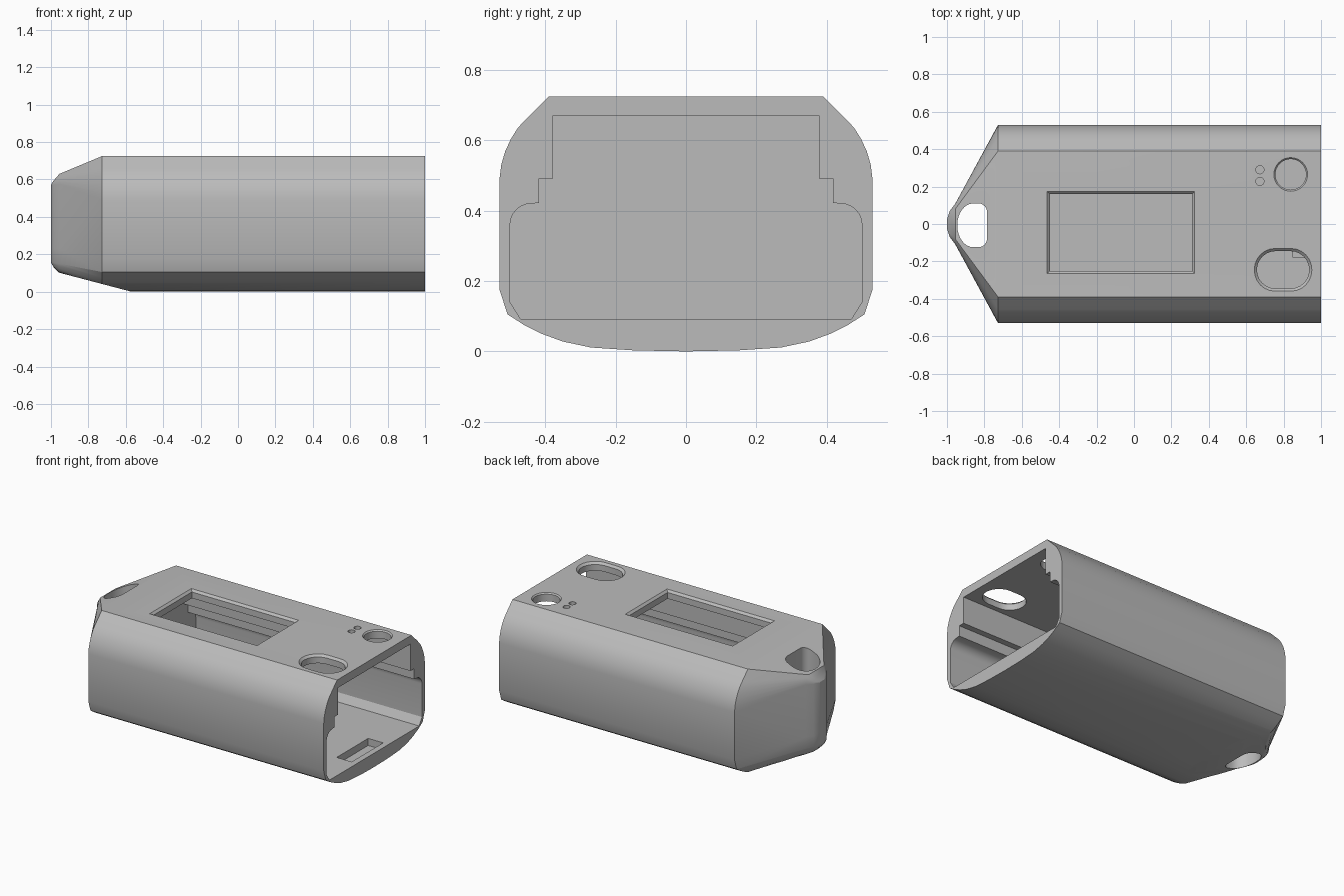
import bpy, bmesh
from math import sin, cos, pi
from mathutils import Vector

if "Cube" in bpy.data.objects:
    bpy.data.objects.remove(bpy.data.objects["Cube"], do_unlink=True)

grey = bpy.data.materials.new("plain grey")
grey.use_nodes = True
grey.diffuse_color = (0.5, 0.5, 0.5, 1)
grey.node_tree.nodes["Principled BSDF"].inputs["Base Color"].default_value = (0.5, 0.5, 0.5, 1)


def loft(name, rings, cut=None):
    """Closed solid through rings of equal point count, with an optional (point, normal) cut."""
    bm = bmesh.new()
    rows = [[bm.verts.new(p) for p in ring] for ring in rings]
    n = len(rows[0])
    for a, b in zip(rows, rows[1:]):
        for i in range(n):
            j = (i + 1) % n
            bm.faces.new((a[i], a[j], b[j], b[i]))
    bm.faces.new(rows[0][::-1])
    bm.faces.new(rows[-1])
    if cut:
        bmesh.ops.triangulate(bm, faces=[f for f in bm.faces if len(f.verts) == 4])
        bmesh.ops.bisect_plane(bm, geom=bm.verts[:] + bm.edges[:] + bm.faces[:],
                               plane_co=cut[0], plane_no=cut[1], clear_outer=True)
        bmesh.ops.holes_fill(bm, edges=[e for e in bm.edges if e.is_boundary], sides=0)
    bmesh.ops.recalc_face_normals(bm, faces=bm.faces[:])
    mesh = bpy.data.meshes.new(name)
    bm.to_mesh(mesh)
    bm.free()
    mesh.materials.append(grey)
    ob = bpy.data.objects.new(name, mesh)
    bpy.context.collection.objects.link(ob)
    return ob


def mirrored(half):
    """Full outline from a half outline running from the top to the bottom."""
    return half + [(-y, z) for y, z in reversed(half) if y > 0]


def arc(cx, cy, rx, ry, start, end, steps):
    return [(cx + rx * cos(start + (end - start) * i / steps),
             cy + ry * sin(start + (end - start) * i / steps)) for i in range(steps + 1)]


def remap(v, keys, values):
    for k in range(3):
        if v <= keys[k + 1] or k == 2:
            t = (v - keys[k]) / (keys[k + 1] - keys[k])
            return values[k] + t * (values[k + 1] - values[k])


# Outer case: one cross-section, narrowed and flattened along the nose
half = [(0.39, 0.725), (0.455, 0.66), (0.478, 0.635), (0.498, 0.603), (0.514, 0.568),
        (0.525, 0.53), (0.53, 0.49), (0.53, 0.175), (0.507, 0.105), (0.46, 0.075), (0.41, 0.05),
        (0.35, 0.028), (0.27, 0.011), (0.15, 0.003), (0, 0)]
outline = mirrored(half)
levels = (0, 0.105, 0.49, 0.725)
sections = [(1, 0.53, levels),
            (-0.727, 0.53, levels),
            (-0.955, 0.11, (0.1, 0.15, 0.575, 0.63)),
            (-0.985, 0.07, (0.13, 0.155, 0.572, 0.595)),
            (-1, 0.025, (0.155, 0.16, 0.57, 0.572))]
rings = [[(x, y * w / 0.53, remap(z, levels, lv)) for y, z in outline] for x, w, lv in sections]
case = loft("case", rings, cut=(Vector((-0.57, 0, 0)), Vector((-0.1, 0, -0.38))))

# Inner cavity, open at the end, with stepped shoulders
inner = [(0.378, 0.67), (0.378, 0.492), (0.418, 0.492), (0.418, 0.422)]
inner += arc(0.44, 0.36, 0.06, 0.06, pi / 2, 0, 6)
inner += [(0.5, 0.14), (0.47, 0.092)]
cavity_outline = mirrored(inner)
cutters = [loft("cavity_cutter", [[(x, y, z) for y, z in cavity_outline] for x in (-0.66, 1.1)])]


def opening(name, loop, bottom, top, flare=0.0):
    """Vertical cutter whose rim widens in a rounded edge at the given top height."""
    xs, ys = [p[0] for p in loop], [p[1] for p in loop]
    cx, cy = (min(xs) + max(xs)) / 2, (min(ys) + max(ys)) / 2
    hx, hy = max(xs) - cx, max(ys) - cy
    steps = [(bottom, 0)]
    if flare:
        steps += [(top - flare * cos(a), flare * (1 - sin(pi / 2 - a)))
                  for a in (0, pi / 8, pi / 4, 3 * pi / 8, pi / 2)]
    steps.append((top + 0.1, flare))
    cutters.append(loft(name, [[(cx + (x - cx) * (1 + o / hx), cy + (y - cy) * (1 + o / hy), z)
                                for x, y in loop] for z, o in steps]))


def box(x0, x1, y0, y1):
    return [(x0, y0), (x1, y0), (x1, y1), (x0, y1)]


# Screen window, buttons and indicator holes in the top
opening("window_cutter", box(-0.45, 0.31, -0.25, 0.16), 0.5, 0.725, 0.014)
opening("round_button_cutter", arc(0.838, 0.265, 0.082, 0.082, 0, 2 * pi * 31 / 32, 31), 0.5, 0.725, 0.008)
slot = arc(0.837, -0.245, 0.1, 0.1, -pi / 2, pi / 2, 12)
slot += arc(0.757, -0.245, 0.1, 0.1, pi / 2, 3 * pi / 2, 12)
opening("oval_button_cutter", slot, 0.5, 0.725, 0.014)
for i, y in enumerate((0.228, 0.29)):
    opening(f"indicator_cutter_{i}", arc(0.673, y, 0.022, 0.022, 0, 2 * pi * 15 / 16, 15), 0.5, 0.725)

# Strap hole through the nose
strap = arc(-0.86, -0.007, 0.085, 0.117, pi / 2, 3 * pi / 2, 16)
strap += arc(-0.83, -0.074, 0.045, 0.05, -pi / 2, 0, 6) + arc(-0.83, 0.06, 0.045, 0.05, 0, pi / 2, 6)
opening("strap_cutter", strap, -0.1, 0.9)

# Shallow pocket in the floor near the open end
opening("floor_pocket_cutter", box(0.85, 0.96, -0.18, 0.15), 0.045, 0.1)

# Carve every opening, then drop the cutters
bpy.context.view_layer.objects.active = case
for cutter in cutters:
    cutter.hide_render = True
    mod = case.modifiers.new(cutter.name, 'BOOLEAN')
    mod.operation = 'DIFFERENCE'
    mod.solver = 'EXACT'
    mod.object = cutter
    bpy.ops.object.modifier_apply(modifier=mod.name)
    bpy.data.objects.remove(cutter, do_unlink=True)

for ob in bpy.context.selected_objects:
    ob.select_set(False)
case.select_set(True)
bpy.ops.object.shade_smooth_by_angle(angle=0.45)
